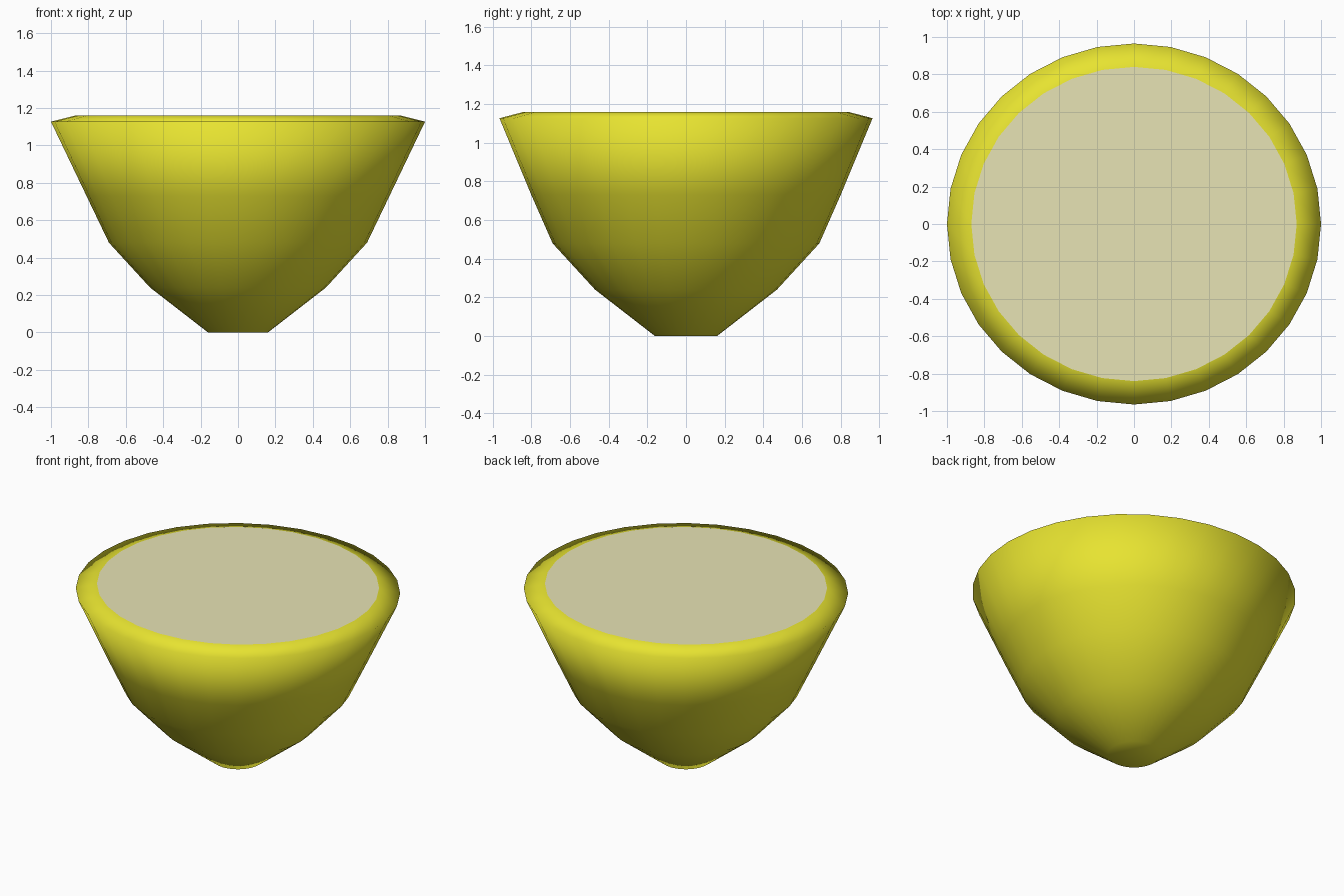
import bpy, bmesh, math

if "Cube" in bpy.data.objects:
    bpy.data.objects.remove(bpy.data.objects["Cube"])

SEGMENTS = 32


def material(name, color):
    mat = bpy.data.materials.new(name)
    mat.diffuse_color = color
    mat.use_nodes = True
    mat.node_tree.nodes["Principled BSDF"].inputs["Base Color"].default_value = mat.diffuse_color
    return mat


def add_ring(bm, rx, ry, z):
    angles = [2 * math.pi * i / SEGMENTS for i in range(SEGMENTS)]
    return [bm.verts.new((rx * math.cos(a), ry * math.sin(a), z)) for a in angles]


def finish(bm, name, mat, smooth):
    mesh = bpy.data.meshes.new(name)
    bm.normal_update()
    for face in bm.faces:
        face.smooth = smooth
    bm.to_mesh(mesh)
    bm.free()
    mesh.materials.append(mat)
    obj = bpy.data.objects.new(name, mesh)
    bpy.context.collection.objects.link(obj)
    return obj


# Peel: stacked elliptical rings from the blunt tip to the inner rim
PROFILE = [(0.16, 0.16, 0.0), (0.47, 0.47, 0.24), (0.69, 0.69, 0.48),
           (0.81, 0.80, 0.73), (1.0, 0.965, 1.127), (0.87, 0.84, 1.16)]
bm = bmesh.new()
rings = [add_ring(bm, *p) for p in PROFILE]
for low, high in zip(rings, rings[1:]):
    for i in range(SEGMENTS):
        j = (i + 1) % SEGMENTS
        bm.faces.new((low[i], low[j], high[j], high[i]))
bm.faces.new(rings[0][::-1])
finish(bm, "peel", material("yellow_peel", (0.8, 0.77, 0.03, 1)), True)

# Flesh: flat cut face closing the top
bm = bmesh.new()
bm.faces.new(add_ring(bm, *PROFILE[-1]))
finish(bm, "cut_flesh", material("pale_flesh", (0.8, 0.77, 0.46, 1)), False)
